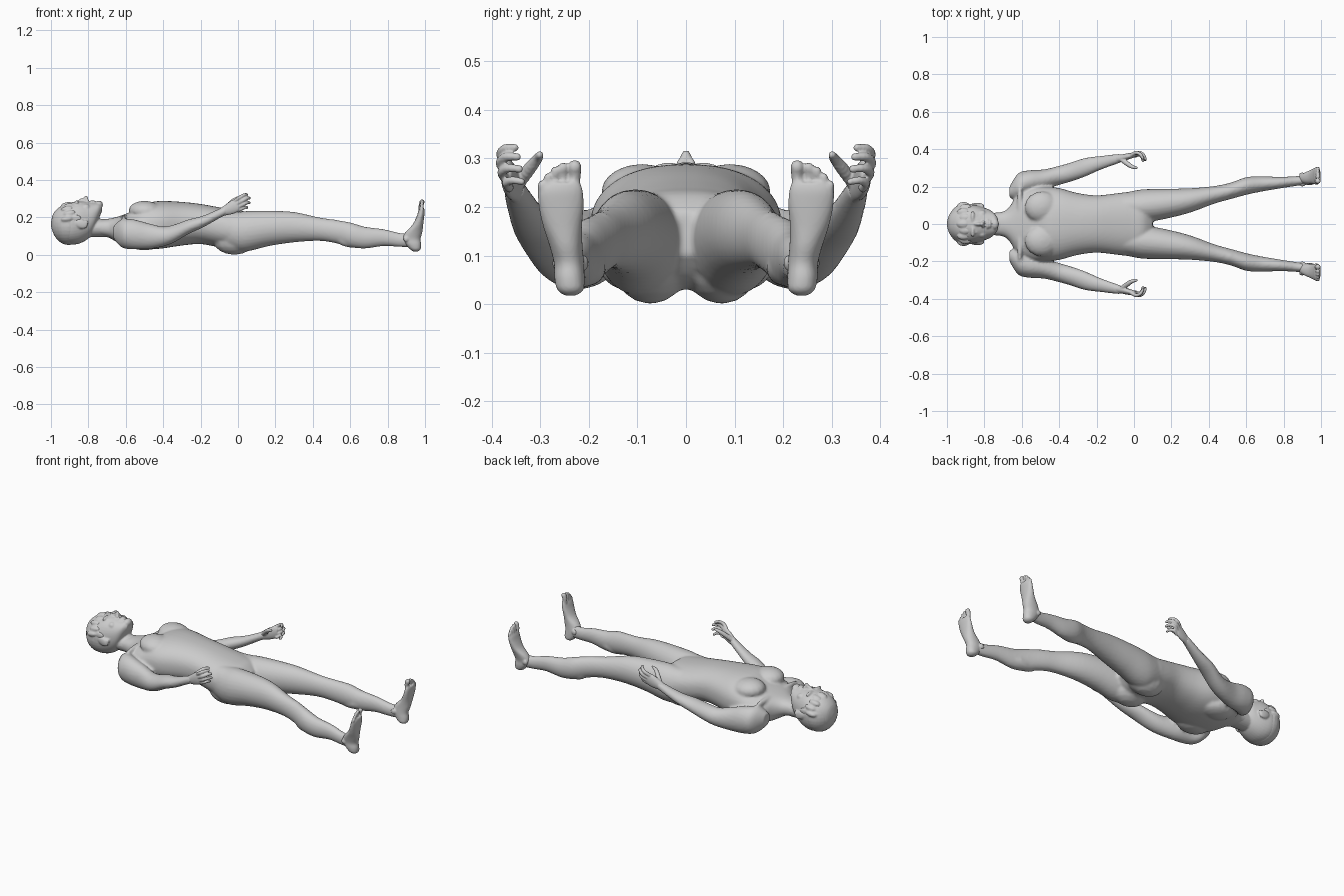
import bpy, bmesh, math
from mathutils import Vector, Matrix

skin = bpy.data.materials.new("plain grey")
skin.diffuse_color = (0.6, 0.6, 0.6, 1)


def spline(rows, k=4):
    """Smoothly resample rows of numbers (Catmull-Rom)."""
    out = []
    for i in range(len(rows) - 1):
        p = [rows[max(0, min(len(rows) - 1, i + j))] for j in (-1, 0, 1, 2)]
        for s in range(k):
            t = s / k
            out.append([b + 0.5 * t * (c - a + t * (2 * a - 5 * b + 4 * c - d + t * (3 * (b - c) + d - a)))
                        for a, b, c, d in zip(*p)])
    return out + [list(rows[-1])]


def skin_rings(bm, rings):
    """Join rings of points into a closed skin."""
    rings = [[bm.verts.new(co) for co in ring] for ring in rings]
    n = len(rings[0])
    for a, b in zip(rings, rings[1:]):
        for i in range(n):
            j = (i + 1) % n
            bm.faces.new((a[i], a[j], b[j], b[i]))
    bm.faces.new(rings[0][::-1])
    bm.faces.new(rings[-1])


def loft(bm, rows, side=1, axis="x", power=2.0, n=28):
    """Closed skin over rows of (position, centre a, centre b, radius a, radius b)."""
    rings = []
    for pos, ca, cb, ra, rb in spline(rows):
        ring = []
        for i in range(n):
            t = 2 * math.pi * i / n
            c, s = math.cos(t), math.sin(t)
            u = ca + ra * math.copysign(abs(c) ** (2 / power), c)
            v = cb + rb * math.copysign(abs(s) ** (2 / power), s)
            ring.append((pos, side * u, v) if axis == "x" else (v, side * u, pos))
        rings.append(ring)
    skin_rings(bm, rings)


def ball(bm, centre, radii, turn=0.0, n=16, m=10):
    """Ellipsoid, turned about the y axis."""
    mat = Matrix.Translation(centre) @ Matrix.Rotation(turn, 4, "Y") @ Matrix.Diagonal((*radii, 1))
    rings = []
    for k in range(m):
        p = math.pi * (k + 0.3) / (m - 0.4)
        rings.append([mat @ Vector((math.sin(p) * math.cos(2 * math.pi * i / n),
                                    math.sin(p) * math.sin(2 * math.pi * i / n), -math.cos(p)))
                      for i in range(n)])
    skin_rings(bm, rings)


def digit(bm, points, side):
    """Finger or toe: overlapping balls along a curve of (x, y, z, radius)."""
    for x, y, z, r in spline(points, 4):
        ball(bm, (x, side * y, z), (r, r, r), 0, 10, 6)


def finish(bm, name, voxel, smooth):
    """Fuse the overlapping volumes into one smooth skin."""
    bmesh.ops.recalc_face_normals(bm, faces=bm.faces)
    mesh = bpy.data.meshes.new(name)
    bm.to_mesh(mesh)
    bm.free()
    mesh.materials.append(skin)
    ob = bpy.data.objects.new(name, mesh)
    bpy.context.collection.objects.link(ob)
    bpy.ops.object.select_all(action="DESELECT")
    bpy.context.view_layer.objects.active = ob
    ob.select_set(True)
    rm = ob.modifiers.new("fuse", "REMESH")
    rm.mode = "VOXEL"
    rm.voxel_size = voxel
    sm = ob.modifiers.new("soften", "SMOOTH")
    sm.factor = 0.5
    sm.iterations = smooth
    for m in ("fuse", "soften"):
        bpy.ops.object.modifier_apply(modifier=m)
    ob.data.shade_smooth()


# Torso, arms and legs
bm = bmesh.new()
trunk = [(-.78, .105, .185, .058), (-.70, .095, .192, .066), (-.66, .075, .2, .10), (-.62, .055, .212, .165),
         (-.55, .035, .24, .197), (-.47, .03, .28, .198), (-.40, .035, .288, .192), (-.30, .05, .283, .165),
         (-.20, .058, .272, .153), (-.10, .04, .254, .163), (-.02, .03, .24, .17), (.05, .05, .228, .15),
         (.10, .1, .19, .06)]
loft(bm, [(x, 0, (a + b) / 2, w, (b - a) / 2) for x, a, b, w in trunk], power=2.3, n=48)
leg = [(-.08, .09, .14, .07, .09), (0, .093, .125, .085, .105), (.06, .097, .128, .089, .107),
       (.17, .108, .142, .08, .094), (.30, .126, .148, .065, .081), (.43, .156, .138, .047, .063),
       (.52, .178, .125, .044, .062), (.60, .203, .107, .047, .066), (.68, .214, .092, .041, .058),
       (.78, .221, .092, .031, .045), (.87, .230, .079, .026, .037), (.93, .237, .08, .026, .038)]
arm = [(-.665, .17, .12, .03, .035), (-.62, .2, .115, .07, .076), (-.56, .225, .11, .062, .08),
       (-.48, .238, .1, .054, .069), (-.40, .26, .098, .051, .053), (-.34, .277, .115, .051, .047),
       (-.265, .302, .15, .05, .039), (-.185, .325, .179, .038, .031), (-.09, .348, .226, .026, .025),
       (-.06, .353, .24, .02, .024)]
for s in (1, -1):
    loft(bm, leg, s)
    loft(bm, arm, s)
    ball(bm, (-.02, s * .073, .08), (.115, .078, .079))          # buttock
    ball(bm, (-.49, s * .09, .232), (.095, .085, .056), .1)      # chest muscle
    ball(bm, (-.61, s * .10, .195), (.016, .10, .018))           # collar bone
    ball(bm, (-.50, s * .10, .07), (.10, .075, .045))            # shoulder blade
    ball(bm, (.505, s * .175, .165), (.035, .026, .026))         # kneecap
    ball(bm, (.62, s * .200, .078), (.09, .036, .04))            # calf
finish(bm, "body", .008, 3)

# Head: skull and jaw with facial features
bm = bmesh.new()
skull = [(-.999, .15, .18, .015), (-.985, .11, .225, .055), (-.95, .073, .258, .089), (-.90, .056, .277, .107),
         (-.85, .06, .288, .102), (-.80, .087, .283, .087), (-.77, .125, .28, .075), (-.745, .19, .278, .055),
         (-.728, .232, .268, .03)]
loft(bm, [(x, 0, (a + b) / 2, w, (b - a) / 2) for x, a, b, w in skull], power=2.2, n=40)
loft(bm, [(-.84, 0, .15, .06, .055), (-.76, 0, .145, .06, .05), (-.69, 0, .143, .062, .046)])
ball(bm, (-.744, 0, .268), (.022, .03, .022))                    # chin
ball(bm, (-.832, 0, .288), (.034, .011, .015), -.35)             # nose bridge
ball(bm, (-.813, 0, .300), (.012, .012, .017))                   # nose tip
ball(bm, (-.783, 0, .282), (.007, .026, .011))                   # upper lip
ball(bm, (-.770, 0, .281), (.007, .022, .011))                   # lower lip
for s in (1, -1):
    ball(bm, (-.806, s * .011, .290), (.009, .009, .01))         # nostril wing
    ball(bm, (-.862, s * .036, .278), (.011, .034, .013))        # brow
    ball(bm, (-.842, s * .038, .270), (.009, .017, .012))        # eye
    ball(bm, (-.812, s * .052, .250), (.024, .022, .022))        # cheek
    ball(bm, (-.838, s * .102, .165), (.036, .011, .024), .35)   # ear
    ball(bm, (-.815, s * .098, .172), (.014, .010, .013))        # ear lobe
finish(bm, "head", .005, 1)

# Hair: swept cap with a parted fringe and sideburns
bm = bmesh.new()
ball(bm, (-.905, 0, .162), (.092, .109, .109), 0, 28, 16)
for i in range(9):
    a = math.radians(-80 + 20 * i)
    ball(bm, (-.912 + .012 * (i % 2), .098 * math.sin(a), .178 + .088 * math.cos(a)), (.036, .022, .016), -.15)
for s in (1, -1):
    ball(bm, (-.868, s * .098, .195), (.032, .010, .02))
finish(bm, "hair", .006, 1)

# Hands: cupped palm, four fingers and thumb
fingers = [[(-.012, .370, .291, .011), (.012, .381, .308, .0105), (.034, .372, .320, .0095), (.047, .352, .322, .008)],
           [(-.003, .372, .274, .011), (.026, .382, .291, .0105), (.050, .370, .303, .0095), (.061, .347, .303, .008)],
           [(.004, .370, .257, .011), (.030, .379, .271, .010), (.052, .365, .280, .009), (.060, .343, .278, .008)],
           [(.006, .364, .240, .010), (.026, .370, .249, .009), (.042, .357, .255, .0085), (.048, .338, .252, .0075)]]
thumb = [(-.065, .345, .250, .015), (-.035, .322, .279, .014), (-.010, .306, .299, .011), (.012, .301, .307, .008)]
palm = [(-.10, .346, .222, .022, .023), (-.07, .352, .238, .019, .028), (-.035, .361, .254, .017, .037),
        (-.005, .367, .264, .014, .036), (.010, .370, .268, .010, .026)]
for s, label in ((1, "left"), (-1, "right")):
    bm = bmesh.new()
    loft(bm, palm, s)
    for f in fingers + [thumb]:
        digit(bm, f, s)
    finish(bm, label + "_hand", .0036, 1)

# Feet: upright with heel, arch, ball and five toes
foot = [(.018, .238, .95, .012, .012), (.03, .238, .948, .027, .028), (.055, .240, .938, .031, .041),
        (.085, .241, .928, .031, .048), (.12, .247, .940, .034, .045), (.16, .254, .961, .040, .029),
        (.20, .257, .974, .046, .021), (.232, .258, .981, .046, .017), (.25, .254, .984, .036, .011)]
toes = [(.229, .297, .0145), (.253, .292, .0105), (.269, .284, .0100), (.284, .270, .0095), (.297, .254, .0090)]
for s, label in ((1, "left"), (-1, "right")):
    bm = bmesh.new()
    loft(bm, foot, s, axis="z", power=2.2)
    for y, top, r in toes:
        y0 = .257 + (y - .257) * .85
        digit(bm, [(.979, y0, .222, r), (.978, y, top - .035, r * .9), (.984, y, top - r, r)], s)
    for y in (.266, .210):
        ball(bm, (.90, s * y, .085), (.016, .009, .016))          # ankle bone
    finish(bm, label + "_foot", .0045, 1)
